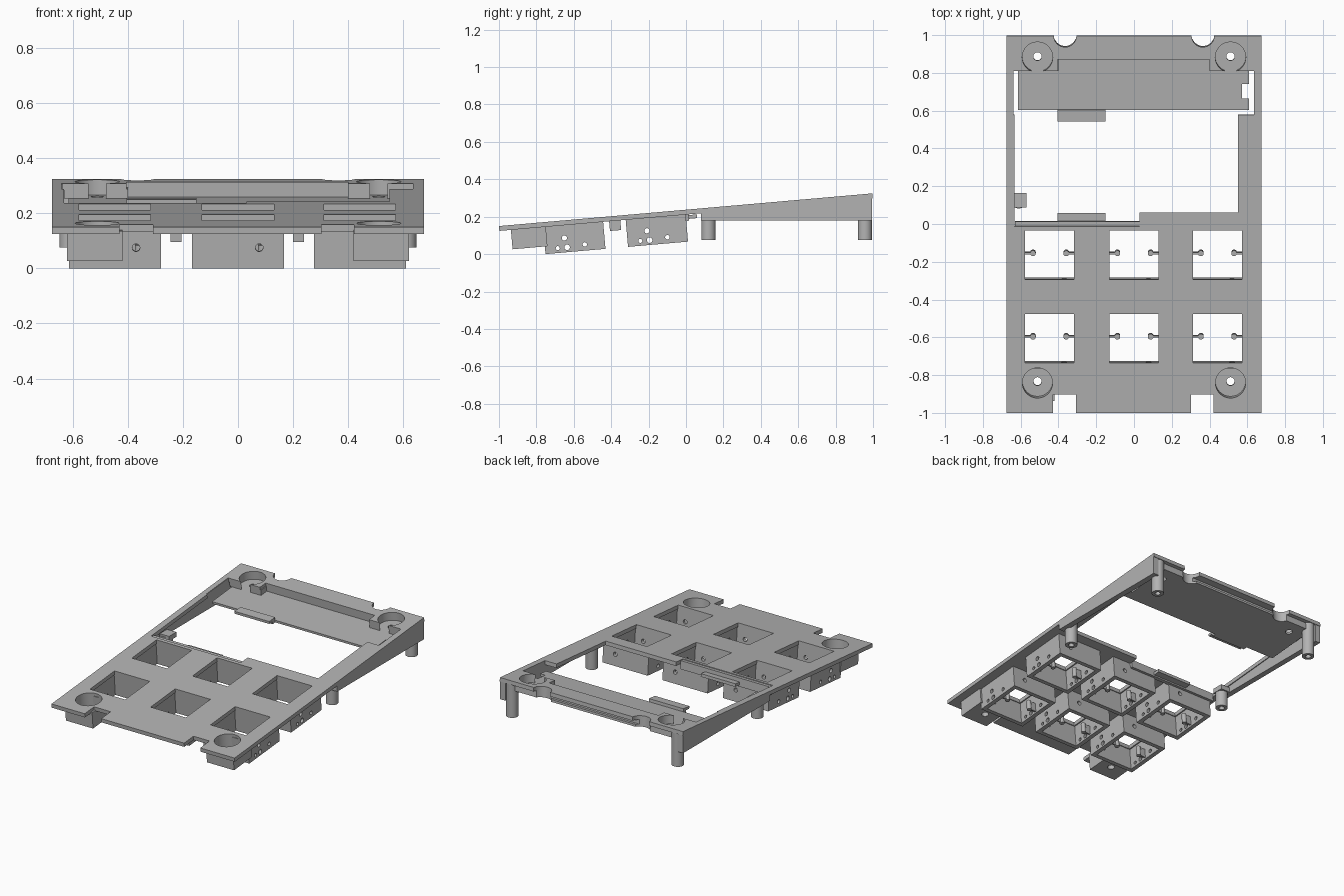
import bpy, bmesh, math
from mathutils import Matrix, Vector

cube = bpy.data.objects.get("Cube")
if cube:
    bpy.data.objects.remove(cube)

grey = bpy.data.materials.new("plain grey")
grey.use_nodes = True
grey.diffuse_color = (0.45, 0.45, 0.45, 1)
grey.node_tree.nodes["Principled BSDF"].inputs["Base Color"].default_value = (0.45, 0.45, 0.45, 1)

# The deck leans back by five degrees; most parts are laid out in its own frame
TILT = Matrix.Translation((0, 0, 0.2375)) @ Matrix.Rotation(math.radians(5), 4, "X")
FLAT = Matrix.Identity(4)
COLUMNS = (-0.447, 0, 0.442)
ROWS = (-0.608, -0.165)
SIDES = (-1, 1)


def box(x0, x1, y0, y1, z0, z1):
    size = Matrix.Diagonal((x1 - x0, y1 - y0, z1 - z0, 1))
    place = Matrix.Translation(((x0 + x1) / 2, (y0 + y1) / 2, (z0 + z1) / 2)) @ size
    return lambda bm: bmesh.ops.create_cube(bm, size=1, matrix=place)


def rod(start, end, radius, sides=32):
    a, b = Vector(start), Vector(end)
    turn = (b - a).to_track_quat("Z", "Y").to_matrix().to_4x4()
    place = Matrix.Translation((a + b) / 2) @ turn
    return lambda bm: bmesh.ops.create_cone(
        bm, cap_ends=True, segments=sides, radius1=radius, radius2=radius,
        depth=(b - a).length, matrix=place)


def upright(x, y, z0, z1, radius):
    return rod((x, y, z0), (x, y, z1), radius)


def mesh_object(name, shapes, frame):
    bm = bmesh.new()
    for shape in shapes:
        shape(bm)
    mesh = bpy.data.meshes.new(name)
    bm.to_mesh(mesh)
    bm.free()
    mesh.materials.append(grey)
    ob = bpy.data.objects.new(name, mesh)
    ob.matrix_world = frame
    bpy.context.collection.objects.link(ob)
    return ob


def part(name, shapes, cuts=(), frame=TILT):
    ob = mesh_object(name, shapes, frame)
    bpy.ops.object.select_all(action="DESELECT")
    ob.select_set(True)
    bpy.context.view_layer.objects.active = ob
    if cuts:
        cutter = mesh_object(name + "_cutter", cuts, frame)
        cutter.hide_render = True
        mod = ob.modifiers.new("cut", "BOOLEAN")
        mod.operation = "DIFFERENCE"
        mod.solver = "EXACT"
        mod.use_self = True
        mod.object = cutter
        bpy.ops.object.modifier_apply(modifier=mod.name)
        bpy.data.objects.remove(cutter)
    bpy.ops.object.shade_smooth_by_angle(angle=math.radians(30))
    return ob


# Shared cuts: counterbored screw holes and round notches in the back edge
front_bores = [upright(s * 0.511, -0.845, -0.1, 0.1, 0.08) for s in SIDES]
front_screws = [upright(s * 0.511, -0.845, -0.3, 0, 0.022) for s in SIDES]
rear_bores = [upright(s * 0.511, 0.886, -0.057, 0.1, 0.081) for s in SIDES]
rear_screws = [upright(s * 0.511, 0.886, -0.2, 0, 0.022) for s in SIDES]
back_notches = [upright(s * 0.365, 1.0, -0.2, 0.1, 0.06) for s in SIDES]

# Deck with the large opening, front notches and key openings
openings = [
    box(-0.632, 0.03, -0.012, 0.65, -0.1, 0.1),
    box(0.02, 0.55, 0.06, 0.65, -0.1, 0.1),
    box(-0.64, 0.635, 0.58, 0.812, -0.1, 0.1),
    box(-0.405, 0.4, 0.8, 0.873, -0.1, 0.1),
    box(-0.43, -0.308, -1.1, -0.905, -0.1, 0.1),
    box(0.303, 0.422, -1.1, -0.905, -0.1, 0.1),
]
key_holes = [box(x - 0.13, x + 0.13, y - 0.13, y + 0.13, -0.1, 0.1)
             for x in COLUMNS for y in ROWS]
part("deck", [box(-0.675, 0.675, -1.004, 1.0, -0.026, 0)],
     openings + key_holes + front_bores + rear_bores + back_notches)

# Key sockets: open boxes with wiring holes and contact pins
for i, x in enumerate(COLUMNS):
    for j, y in enumerate(ROWS):
        cuts = [box(x - 0.138, x + 0.138, y - 0.135, y + 0.135, -0.3, 0.1)]
        for off, z, r in ((-0.053, -0.094, 0.014), (-0.093, -0.145, 0.011),
                          (-0.043, -0.145, 0.015), (0.053, -0.138, 0.012)):
            cuts.append(rod((x - 0.3, y + off, z), (x + 0.3, y + off, z), r, 16))
        cuts.append(rod((x + 0.077, y - 0.3, -0.096), (x + 0.077, y + 0.3, -0.096), 0.014, 16))
        part(f"key_socket_{i}_{j}",
             [box(x - 0.167, x + 0.167, y - 0.161, y + 0.161, -0.171, -0.02)], cuts)
        pins = []
        for s in SIDES:
            pins.append(upright(x + s * 0.088, y, -0.165, -0.1, 0.015))
            lo, hi = sorted((x + s * 0.088, x + s * 0.142))
            pins.append(box(lo, hi, y - 0.005, y + 0.005, -0.16, -0.1))
        part(f"contact_pins_{i}_{j}", pins)

# Front corner screw housings
part("front_screw_housings",
     [box(min(s * 0.42, s * 0.62), max(s * 0.42, s * 0.62), -0.942, -0.755, -0.13, -0.02)
      for s in SIDES], front_bores + front_screws)

# Small cable guides between the columns
part("cable_guides", [box(x - 0.02, x + 0.02, y - 0.03, y + 0.03, -0.078, -0.02)
                      for x in (-0.225, 0.22) for y in (-0.7, -0.385)])

# Sunken rear shelf with the blocks that carry it
part("rear_shelf", [box(-0.615, 0.61, 0.602, 0.975, -0.07, -0.055)],
     [box(0.573, 0.7, 0.662, 0.738, -0.2, 0.1)] + rear_screws + back_notches)
part("rear_wall", [box(-0.41, 0.41, 0.873, 0.955, -0.056, -0.02)], back_notches)
part("rear_screw_housings",
     [box(min(s * 0.4, s * 0.63), max(s * 0.4, s * 0.63), 0.812, 0.975, -0.056, -0.02)
      for s in SIDES], rear_bores + back_notches)

# Lip below the front of the opening and the two retaining clips
part("opening_lip", [box(-0.63, 0.03, -0.012, 0.012, -0.06, -0.005)])
part("front_clip", [box(-0.405, -0.15, 0.01, 0.055, -0.05, -0.03)])
part("rear_clip", [box(-0.405, -0.15, 0.575, 0.604, -0.07, -0.035),
                   box(-0.405, -0.15, 0.542, 0.58, -0.052, -0.035)])


# Wedge side walls under the rear half
def wedge(x0, x1):
    def make(bm):
        outline = ((0.08, 0.18), (0.995, 0.18), (0.995, 0.322), (0.08, 0.242))
        face = bm.faces.new([bm.verts.new((x0, y, z)) for y, z in outline])
        moved = bmesh.ops.extrude_face_region(bm, geom=[face])["geom"]
        bmesh.ops.translate(bm, vec=(x1 - x0, 0, 0),
                            verts=[v for v in moved if isinstance(v, bmesh.types.BMVert)])
        bmesh.ops.recalc_face_normals(bm, faces=bm.faces)
    return make


part("right_side_wall", [wedge(-0.675, -0.638)], frame=FLAT)
part("left_side_wall", [wedge(0.635, 0.675)], frame=FLAT)

# Upright mounting posts with blind holes
for name, y, tops in (("front", 0.12, (0.2, 0.23)), ("rear", 0.957, (0.3, 0.3))):
    for side, s, top in zip(("right", "left"), SIDES, tops):
        part(f"{name}_{side}_post", [upright(s * 0.61, y, 0.075, top, 0.038)],
             [upright(s * 0.61, y, 0, 0.15, 0.018)], FLAT)
part("post_bracket", [box(-0.645, -0.57, 0.088, 0.165, 0.18, 0.212)], frame=FLAT)
